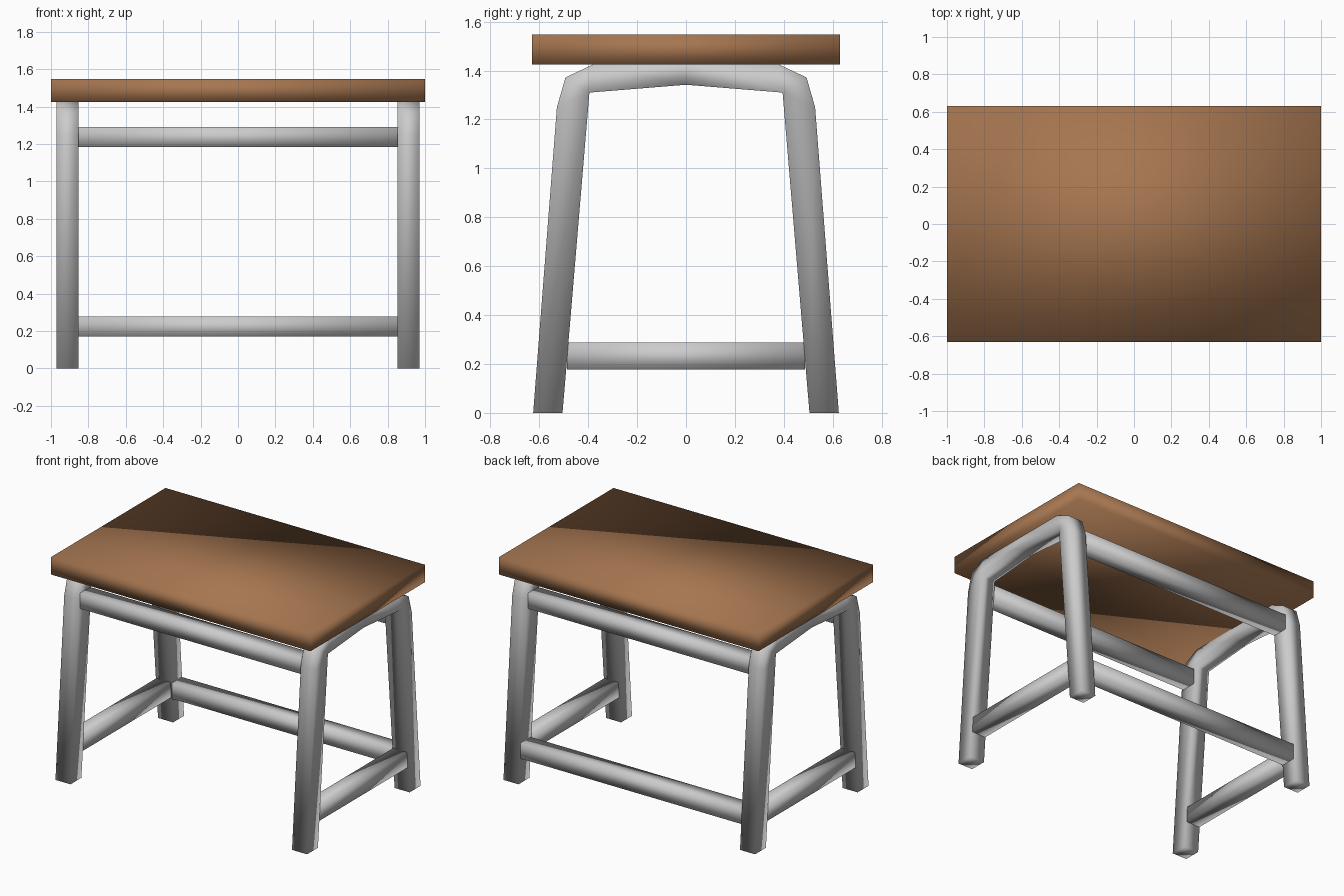
import bpy, bmesh

if "Cube" in bpy.data.objects:
    bpy.data.objects.remove(bpy.data.objects["Cube"])


def finish(name, bm):
    bmesh.ops.recalc_face_normals(bm, faces=bm.faces)
    for f in bm.faces:
        f.smooth = True
    me = bpy.data.meshes.new(name)
    bm.to_mesh(me)
    bm.free()
    ob = bpy.data.objects.new(name, me)
    bpy.context.collection.objects.link(ob)
    return ob


def box(name, lo, hi):
    bm = bmesh.new()
    bmesh.ops.create_cube(bm, size=1)
    for v in bm.verts:
        for i in range(3):
            v.co[i] = (lo[i] + hi[i]) / 2 + v.co[i] * (hi[i] - lo[i])
    return finish(name, bm)


def arch(name, x0, x1):
    # bent square bar: (outer, inner) points in the y-z plane, foot to crown
    half = [((-.625, 0), (-.505, 0)),
            ((-.528, 1.25), (-.395, 1.31)),
            ((-.493, 1.372), (-.395, 1.31)),
            ((-.38, 1.425), (-.395, 1.31))]
    crown = [((0, 1.455), (0, 1.342))]
    other = [tuple((-y, z) for y, z in s) for s in reversed(half)]
    bm = bmesh.new()
    rings = []
    for (oy, oz), (iy, iz) in half + crown + other:
        rings.append([bm.verts.new(p) for p in
                      ((x0, oy, oz), (x1, oy, oz), (x1, iy, iz), (x0, iy, iz))])
    for a, b in zip(rings, rings[1:]):
        for i in range(4):
            j = (i + 1) % 4
            bm.faces.new((a[i], a[j], b[j], b[i]))
    bm.faces.new(rings[0])
    bm.faces.new(rings[-1])
    bmesh.ops.remove_doubles(bm, verts=bm.verts, dist=1e-4)
    return finish(name, bm)


# wooden top
wood = bpy.data.materials.new("wood")
wood.diffuse_color = (0.38, 0.18, 0.08, 1)
wood.use_nodes = True
wood.node_tree.nodes["Principled BSDF"].inputs["Base Color"].default_value = wood.diffuse_color
top = box("table_top", (-1, -.63, 1.425), (1, .63, 1.547))
top.data.materials.append(wood)

# end frames with their low cross bars
for side, x in (("left", -.912), ("right", .912)):
    arch(side + "_leg_frame", x - .058, x + .058)
    box(side + "_low_bar", (x - .054, -.487, .178), (x + .054, .487, .287))

# long rails under the top, and one low rail at the back
for side, y in (("front", -.463), ("back", .463)):
    box(side + "_upper_rail", (-.856, y - .055, 1.183), (.856, y + .055, 1.292))
box("back_low_rail", (-.856, .492, .17), (.856, .602, .279))
